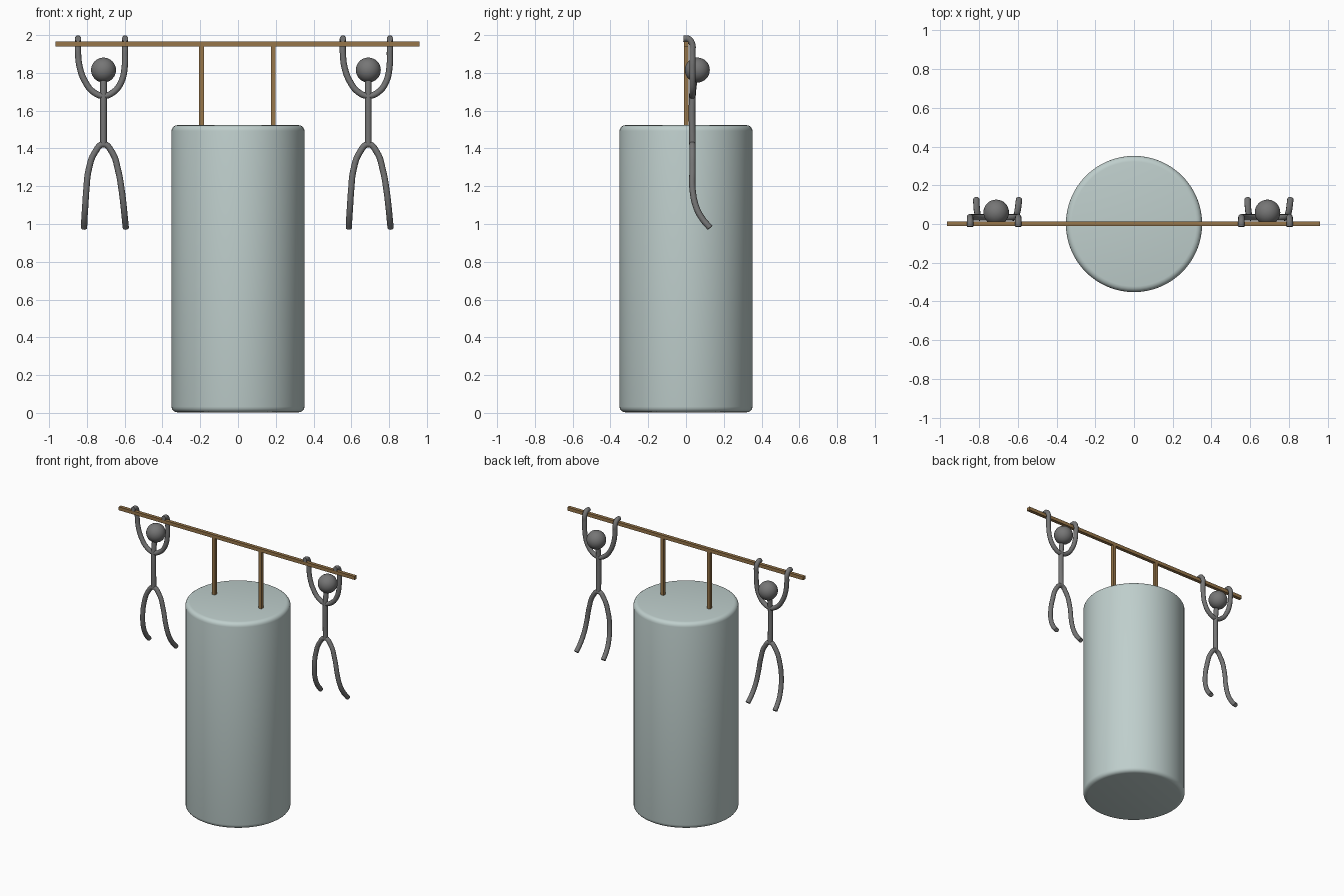
import bpy, math

if "Cube" in bpy.data.objects:
    bpy.data.objects.remove(bpy.data.objects["Cube"])


def material(name, rgb):
    m = bpy.data.materials.new(name)
    m.diffuse_color = (*rgb, 1)
    m.use_nodes = True
    m.node_tree.nodes["Principled BSDF"].inputs["Base Color"].default_value = m.diffuse_color
    return m


STONE = material("pale grey green", (0.52, 0.62, 0.605))
WOOD = material("brown wood", (0.31, 0.18, 0.068))
METAL = material("dark grey metal", (0.18, 0.18, 0.18))


def finish(name, mat, smooth=True):
    ob = bpy.context.object
    ob.name = name
    ob.data.materials.append(mat)
    if smooth:
        bpy.ops.object.shade_smooth_by_angle(angle=math.radians(40))
    return ob


def box(name, loc, size, mat):
    bpy.ops.mesh.primitive_cube_add(size=1, location=loc)
    bpy.context.object.scale = size
    bpy.ops.object.transform_apply(location=False, rotation=False, scale=True)
    return finish(name, mat, False)


def tube(name, points, radius, x):
    cu = bpy.data.curves.new(name, 'CURVE')
    cu.dimensions = '3D'
    cu.bevel_depth = radius
    cu.bevel_resolution = 4
    cu.use_fill_caps = True
    cu.resolution_u = 8
    sp = cu.splines.new('BEZIER')
    sp.bezier_points.add(len(points) - 1)
    for bp, p in zip(sp.bezier_points, points):
        bp.co = p
        bp.handle_left_type = bp.handle_right_type = 'AUTO'
    ob = bpy.data.objects.new(name, cu)
    bpy.context.collection.objects.link(ob)
    ob.location.x = x
    bpy.ops.object.select_all(action='DESELECT')
    ob.select_set(True)
    bpy.context.view_layer.objects.active = ob
    bpy.ops.object.convert(target='MESH')
    return finish(name, METAL)


# Rounded pedestal
bpy.ops.mesh.primitive_cylinder_add(vertices=64, radius=0.352, depth=1.52,
                                    location=(0, 0, 0.763))
bev = bpy.context.object.modifiers.new("rounded_rims", 'BEVEL')
bev.width = 0.03
bev.segments = 4
bev.limit_method = 'ANGLE'
bpy.ops.object.modifier_apply(modifier=bev.name)
finish("pedestal", STONE)

# Crossbar on two posts
box("crossbar", (-0.003, 0.001, 1.953), (1.926, 0.025, 0.025), WOOD)
for x in (-0.193, 0.187):
    box("post", (x, 0.001, 1.73), (0.025, 0.025, 0.44), WOOD)

# Hanging figures: relative x, y, z paths
Y = 0.034
left_arm = [(-0.135, -0.014, 1.981), (-0.135, 0.012, 1.98), (-0.135, 0.032, 1.955),
            (-0.135, Y, 1.91), (-0.126, Y, 1.83), (-0.098, Y, 1.755), (-0.055, Y, 1.70)]
right_arm = [(0.055, Y, 1.70), (0.095, Y, 1.755), (0.112, Y, 1.83), (0.114, Y, 1.91),
             (0.114, 0.032, 1.955), (0.114, 0.012, 1.98), (0.114, -0.014, 1.981)]
left_leg = [(-0.103, 0.127, 0.98), (-0.101, 0.085, 1.03), (-0.097, 0.054, 1.09),
            (-0.091, 0.035, 1.18), (-0.079, Y, 1.285), (-0.045, Y, 1.38)]
right_leg = [(0.045, Y, 1.38), (0.077, Y, 1.285), (0.096, 0.035, 1.18),
             (0.107, 0.054, 1.09), (0.113, 0.085, 1.03), (0.118, 0.127, 0.98)]

for side, x in (("left", -0.712), ("right", 0.69)):
    tube(side + "_arms", left_arm + [(0, Y, 1.678)] + right_arm, 0.0165, x)
    tube(side + "_legs", left_leg + [(0, Y, 1.422)] + right_leg, 0.0165, x)
    tube(side + "_torso", [(0, Y, 1.42), (0, Y, 1.68), (0, 0.045, 1.78)], 0.0175, x)
    bpy.ops.mesh.primitive_uv_sphere_add(segments=32, ring_count=16, radius=0.066,
                                         location=(x, 0.06, 1.815))
    finish(side + "_head", METAL)
